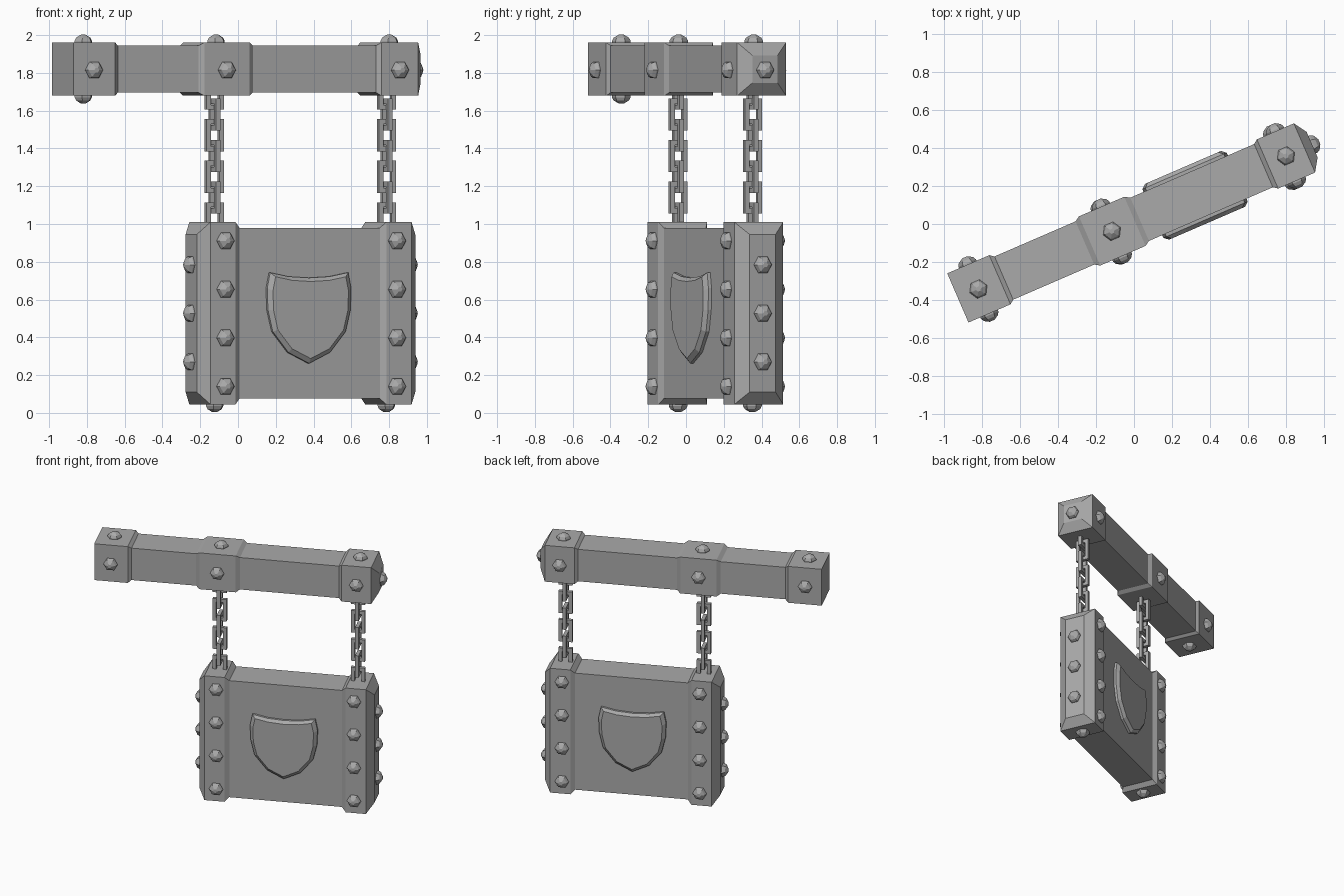
import bpy, bmesh, math
from mathutils import Vector, Matrix

if "Cube" in bpy.data.objects:
    bpy.data.objects.remove(bpy.data.objects["Cube"], do_unlink=True)

GREY = (0.4, 0.4, 0.4, 1)
mat = bpy.data.materials.new("plain_grey")
mat.use_nodes = True
mat.diffuse_color = GREY
mat.node_tree.nodes["Principled BSDF"].inputs["Base Color"].default_value = GREY

# The whole sign is turned about the vertical axis
TURN = math.radians(23.4)
PLACE = Matrix.Rotation(TURN, 4, "Z") @ Matrix.Translation((0, 0.011, 0))
U, V, Z = Vector((1, 0, 0)), Vector((0, 1, 0)), Vector((0, 0, 1))


def finish(name, bm):
    bmesh.ops.recalc_face_normals(bm, faces=bm.faces)
    mesh = bpy.data.meshes.new(name)
    bm.to_mesh(mesh)
    bm.free()
    mesh.materials.append(mat)
    obj = bpy.data.objects.new(name, mesh)
    obj.matrix_world = PLACE
    bpy.context.collection.objects.link(obj)
    return obj


def loft(name, rings):
    """Skin a stack of equal point rings and close both ends."""
    bm = bmesh.new()
    loops = [[bm.verts.new(p) for p in ring] for ring in rings]
    n = len(loops[0])
    for a, b in zip(loops, loops[1:]):
        for i in range(n):
            j = (i + 1) % n
            bm.faces.new((a[i], a[j], b[j], b[i]))
    bm.faces.new(loops[0])
    bm.faces.new(loops[-1])
    return finish(name, bm)


def section(u, half, low, high):
    return [(u, -half, low), (u, half, low), (u, half, high), (u, -half, high)]


def bolt(name, pos, normal):
    """Six-sided domed rivet standing on a face."""
    side = V if abs(normal.x) > 0.5 else U
    up = normal.cross(side)
    pos = Vector(pos)
    rings = []
    for r, h in ((0.05, -0.01), (0.05, 0.008), (0.041, 0.025), (0.014, 0.041)):
        rings.append([pos + normal * h + side * (r * math.cos(k * math.pi / 3))
                      + up * (r * math.sin(k * math.pi / 3)) for k in range(6)])
    loft(name, rings)


# Beam with three thicker bands and a bevelled end cap
MID_Z = 1.82
FAT, THIN, CAP = 0.141, 0.124, 0.073
beam = [(-1.006, FAT), (-0.765, FAT), (-0.742, THIN), (-0.277, THIN), (-0.25, FAT),
        (0.01, FAT), (0.037, THIN), (0.748, THIN), (0.771, FAT), (0.983, FAT), (1.027, CAP)]
loft("beam", [section(u, h, MID_Z - h, MID_Z + h) for u, h in beam])

# Beam rivets
for i, u in enumerate((-0.888, -0.122, 0.877)):
    bolt(f"beam_top_rivet_{i}", (u, 0, MID_Z + FAT), Z)
    for tag, s in (("front", -1), ("back", 1)):
        bolt(f"beam_{tag}_rivet_{i}", (u, s * FAT, MID_Z - 0.005), V * s)
bolt("beam_bottom_rivet", (-0.888, 0, MID_Z - FAT), -Z)
bolt("beam_end_rivet", (1.027, 0, MID_Z - 0.005), U)

# Hanging board with thicker bevelled stiles
BOARD_U = 0.365
half_board = [(0.63, 0.075, 0.11, 0.945), (0.58, FAT, 0.045, 1.01),
              (0.435, FAT, 0.045, 1.01), (0.405, 0.122, 0.075, 0.98)]
stations = [(-d, *r) for d, *r in half_board] + [(d, *r) for d, *r in reversed(half_board)]
loft("board", [section(BOARD_U + d, *r) for d, *r in stations])

# Board rivets
for tag, s in (("right", -1), ("left", 1)):
    u = BOARD_U + s * 0.495
    for k in range(4):
        z = 0.14 + k * 0.257
        bolt(f"{tag}_stile_front_rivet_{k}", (u, -FAT, z), -V)
        bolt(f"{tag}_stile_back_rivet_{k}", (u, FAT, z), V)
    for k in range(3):
        bolt(f"{tag}_stile_side_rivet_{k}", (BOARD_U + s * 0.63, 0, 0.27 + k * 0.257), U * s)
    bolt(f"{tag}_stile_bottom_rivet", (u, 0, 0.045), -Z)

# Raised shield plate on each face of the board
half_shield = [(0.12, 0.722), (0.225, 0.743), (0.242, 0.66), (0.238, 0.545),
               (0.21, 0.43), (0.12, 0.32)]
outline = ([(0, 0.715)] + half_shield + [(0, 0.262)]
           + [(-x, z) for x, z in reversed(half_shield)])
for tag, s in (("front", -1), ("back", 1)):
    rings = []
    for scale, depth in ((1, 0.11), (1, 0.14), (0.9, 0.16)):
        rings.append([(BOARD_U - 0.01 + x * scale, s * depth, 0.52 + (z - 0.52) * scale)
                      for x, z in outline])
    loft(f"{tag}_shield", rings)


def link(name, u, z, wide):
    """Rectangular chain link with a square bar."""
    bm = bmesh.new()
    thick = wide.cross(Z)
    corners = [(-1, -1), (1, -1), (1, 1), (-1, 1)]
    centre = Vector((u, 0, z))

    def ring(w, h, t):
        return [bm.verts.new(centre + wide * (a * w) + Z * (b * h) + thick * t)
                for a, b in corners]

    loops = [ring(0.05, 0.085, -0.013), ring(0.05, 0.085, 0.013),
             ring(0.024, 0.059, 0.013), ring(0.024, 0.059, -0.013)]
    for i in range(4):
        a, b = loops[i], loops[(i + 1) % 4]
        for k in range(4):
            m = (k + 1) % 4
            bm.faces.new((a[k], a[m], b[m], b[k]))
    finish(name, bm)


# Two chains of links turned alternately
for tag, s in (("right", -1), ("left", 1)):
    for k in range(7):
        link(f"{tag}_chain_link_{k}", BOARD_U + s * 0.497, 1.03 + k * 0.11, V if k % 2 else U)
